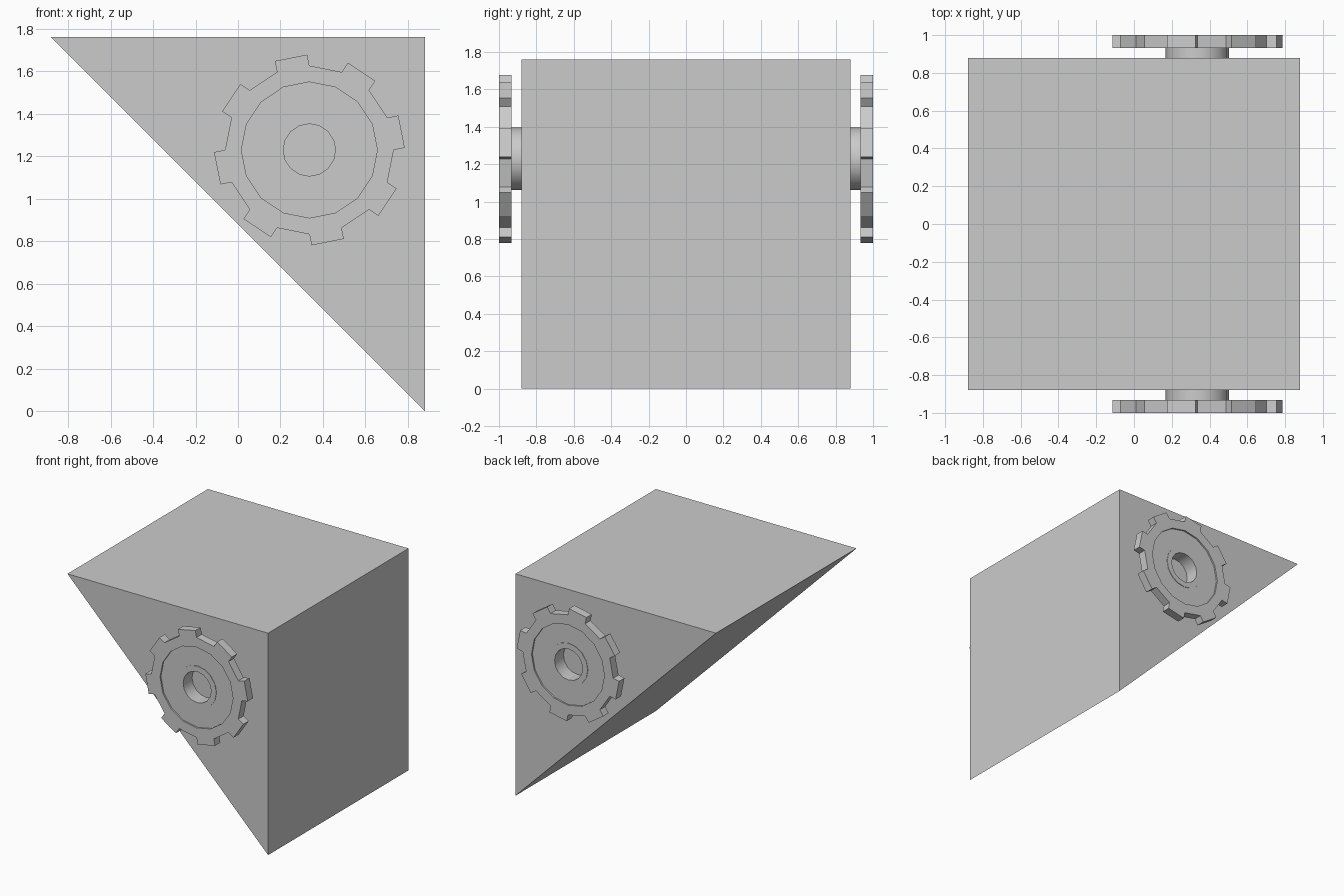
import bpy, bmesh
from math import sin, cos, pi

if "Cube" in bpy.data.objects:
    bpy.data.objects.remove(bpy.data.objects["Cube"])

H = 0.88            # half width of the wedge
CX, CZ = 0.336, 1.229   # wheel axle position
N = 16              # wheel segments


def finish(bm, name):
    bmesh.ops.recalc_face_normals(bm, faces=bm.faces[:])
    me = bpy.data.meshes.new(name)
    bm.to_mesh(me)
    bm.free()
    ob = bpy.data.objects.new(name, me)
    bpy.context.collection.objects.link(ob)
    return ob


# Wedge block: right triangle extruded along y
bm = bmesh.new()
tri = bm.faces.new([bm.verts.new(p) for p in
                    [(-H, -H, 2 * H), (H, -H, 2 * H), (H, -H, 0)]])
ext = bmesh.ops.extrude_face_region(bm, geom=[tri], use_keep_orig=True)
bmesh.ops.translate(bm, vec=(0, 2 * H, 0),
                    verts=[g for g in ext["geom"] if isinstance(g, bmesh.types.BMVert)])
finish(bm, "wedge_block")

# Cog wheel: closed (radius, depth) section revolved about the axle
section = [(0.123, 0.88), (0.123, 0.992), (0.168, 0.992), (0.168, 0.988),
           (0.32, 0.988), (0.32, 1.0), (0.397, 1.0), (0.397, 0.933),
           (0.168, 0.933), (0.168, 0.88)]
RIM = 6             # section edge that carries the teeth
bm = bmesh.new()
rings = [[bm.verts.new((CX + r * cos(2 * pi * k / N), -d, CZ + r * sin(2 * pi * k / N)))
          for r, d in section] for k in range(N)]
teeth = []
for k in range(N):
    a, b = rings[k], rings[(k + 1) % N]
    for i in range(len(section)):
        j = (i + 1) % len(section)
        f = bm.faces.new((a[i], a[j], b[j], b[i]))
        if i == RIM and k % 2 == 0:
            teeth.append((f, 2 * pi * (k + 0.5) / N))

# Square teeth on every other rim face
for f, ang in teeth:
    new = bmesh.ops.extrude_discrete_faces(bm, faces=[f])["faces"][0]
    bmesh.ops.translate(bm, verts=new.verts[:], vec=(0.053 * cos(ang), 0, 0.053 * sin(ang)))
wheel = finish(bm, "cog_wheels")

# Matching wheel on the opposite side
mir = wheel.modifiers.new("mirror", 'MIRROR')
mir.use_axis = (False, True, False)
mir.use_mirror_merge = False

bpy.ops.object.select_all(action='DESELECT')
wheel.select_set(True)
bpy.context.view_layer.objects.active = wheel
bpy.ops.object.shade_smooth_by_angle()
